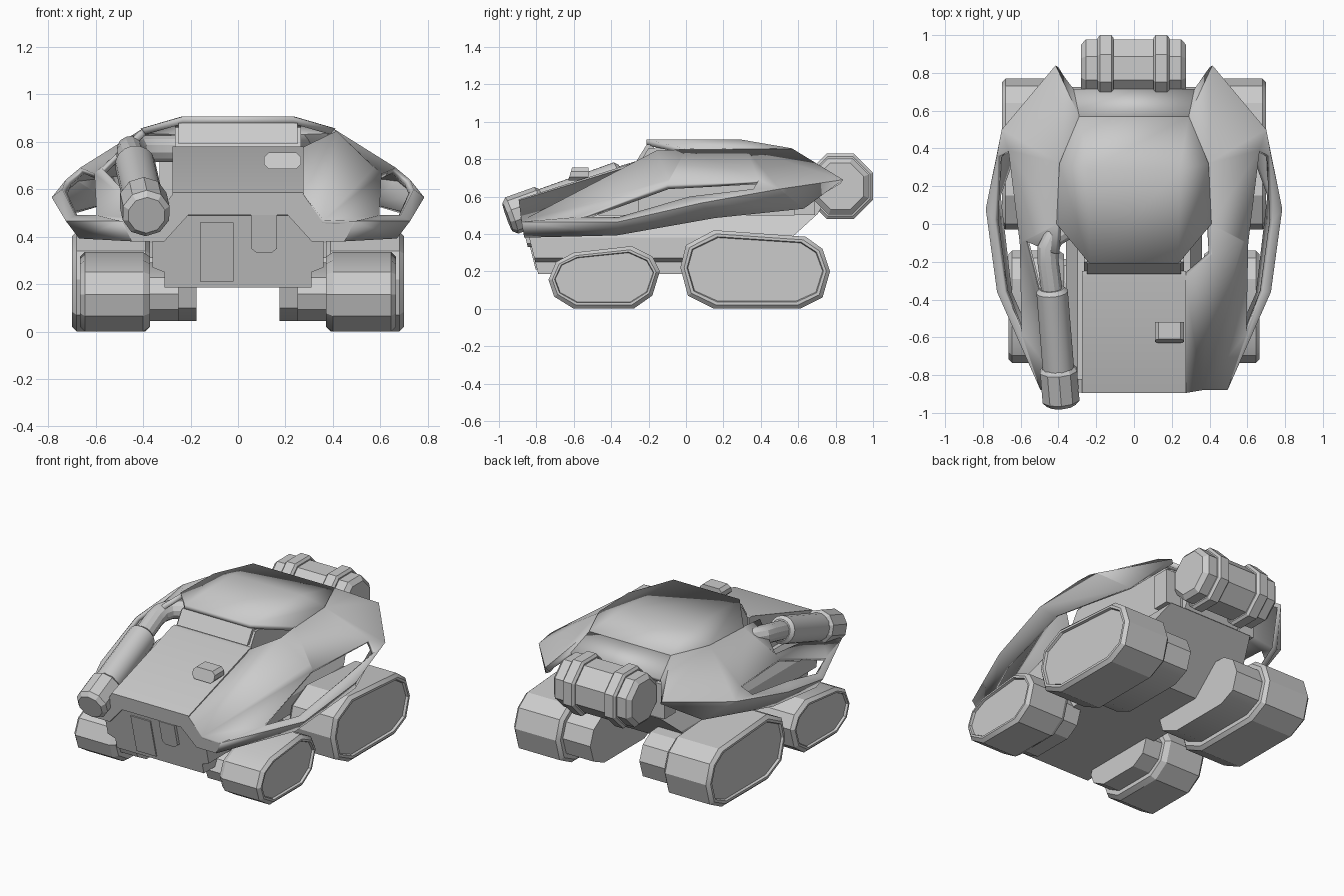
import bpy, bmesh
from math import sin, cos, pi
from mathutils import Vector

if "Cube" in bpy.data.objects:
    bpy.data.objects.remove(bpy.data.objects["Cube"])


def mesh(name, verts, faces, thick=0.0, up=None):
    bm = bmesh.new()
    vs = [bm.verts.new(v) for v in verts]
    for f in faces:
        bm.faces.new([vs[i] for i in f])
    bmesh.ops.recalc_face_normals(bm, faces=bm.faces[:])
    bm.faces.ensure_lookup_table()
    if up is not None and bm.faces[up].normal.z < 0:
        bmesh.ops.reverse_faces(bm, faces=bm.faces[:])
    me = bpy.data.meshes.new(name)
    bm.to_mesh(me)
    bm.free()
    ob = bpy.data.objects.new(name, me)
    bpy.context.collection.objects.link(ob)
    if thick:
        m = ob.modifiers.new("thickness", 'SOLIDIFY')
        m.thickness, m.offset = thick, -1
    return ob


def loft(name, rings):
    n = len(rings[0])
    verts = [p for r in rings for p in r]
    faces = [(k*n + i, k*n + (i+1) % n, (k+1)*n + (i+1) % n, (k+1)*n + i)
             for k in range(len(rings)-1) for i in range(n)]
    faces += [tuple(range(n)), tuple(range((len(rings)-1)*n, len(rings)*n))]
    return mesh(name, verts, faces)


def slab(name, pts, front, back):
    """xz outline swept between two y positions that may depend on z"""
    return loft(name, [[(x, front(z), z) for x, z in pts],
                       [(x, back(z), z) for x, z in pts]])


def prism(name, prof, w):
    """yz side profile swept across x"""
    return loft(name, [[(x, y, z) for y, z in prof] for x in (-w, w)])


def circle(c, d, r, n):
    q = Vector(d).to_track_quat('Z', 'Y')
    return [Vector(c) + q @ Vector((r*cos(a), r*sin(a), 0))
            for a in (pi/n + 2*pi*i/n for i in range(n))]


def lathe(name, start, end, prof, n):
    a = Vector(start)
    d = (Vector(end) - a).normalized()
    return loft(name, [circle(a + d*t, d, r, n) for t, r in prof])


def both(pts):
    return pts + [(-x, z) for x, z in reversed(pts)]


# Track pods: side outline with stepped inset rings across x
REAR = [(-.03, .22), (0, .34), (.15, .42), (.64, .385), (.73, .32), (.77, .2),
        (.73, .06), (.61, 0), (.15, 0), (.01, .07)]
FRONT = [(-.735, .155), (-.695, .25), (-.6, .3), (-.29, .335), (-.18, .28),
         (-.14, .2), (-.18, .07), (-.28, 0), (-.6, 0), (-.705, .065)]
REAR_STEPS = [(.175, .045), (.37, .045), (.37, .02), (.39, 0), (.68, 0),
              (.7, .02), (.7, .035), (.685, .04)]
FRONT_STEPS = [(.25, .045), (.37, .045), (.37, .02), (.4, 0), (.645, 0),
               (.665, .02), (.665, .032), (.65, .036)]


def pod(name, prof, steps, s):
    ys, zs = [p[0] for p in prof], [p[1] for p in prof]
    cy, cz = (max(ys)+min(ys))/2, (max(zs)+min(zs))/2
    hy, hz = max(ys)-cy, max(zs)-cz
    loft(name, [[(s*x, cy + (y-cy)*(1-d/hy), cz + (z-cz)*(1-d/hz))
                 for y, z in prof] for x, d in steps])


for s, side in ((1, "right"), (-1, "left")):
    pod("rear_track_" + side, REAR, REAR_STEPS, s)
    pod("front_track_" + side, FRONT, FRONT_STEPS, s)

# Lower hull, with raked nose and tail
nose = lambda z: -.79 - .25*(z - .185)
slab("lower_hull", both([(.31, .185), (.31, .25), (.36, .27), (.36, .38),
                         (.3, .5)]), nose, lambda z: .35 + 1.1*(z - .185))
slab("front_door", [(-.16, .21), (-.02, .21), (-.02, .46), (-.16, .46)],
     lambda z: nose(z) - .008, lambda z: nose(z) + .01)
slab("front_tab", [(.055, .35), (.08, .33), (.14, .33), (.165, .35), (.165, .49),
                   (.055, .49)], lambda z: nose(z) - .02, lambda z: nose(z) + .01)

# Front frame, hood and cab core
slab("front_frame", both([(.27, .585), (.36, .47), (.49, .465), (.45, .38),
                          (.31, .38), (.21, .49)]),
     lambda z: -.895 + .15*(.585 - z), lambda z: -.82)
prism("hood", [(-.895, .585), (-.28, .78), (-.25, .78), (-.25, .48), (-.88, .49)], .275)
prism("cab_core", [(-.26, .48), (-.26, .76), (-.2, .86), (.3, .87), (.54, .82),
                   (.68, .74), (.68, .5)], .265)
prism("windshield", [(-.265, .79), (-.21, .878), (-.17, .878), (-.17, .79)], .25)

# Roof plate
roof = [(-.235, -.21, .905), (.235, -.21, .905), (.24, .29, .905), (-.24, .29, .905),
        (.41, 0, .855), (.395, .32, .86), (.29, .57, .857),
        (-.41, 0, .855), (-.395, .32, .86), (-.29, .57, .857)]
mesh("roof", roof, [(0, 1, 2, 3), (3, 2, 6, 9), (1, 4, 5, 2), (2, 5, 6),
                    (0, 3, 8, 7), (3, 9, 8)], .03, 0)
mesh("rear_deck", [(.29, .57, .855), (-.29, .57, .855), (-.32, .715, .765),
                   (.32, .715, .765)], [(0, 1, 2, 3)], .03, 0)

# Side armour shells with a long bent slot
V = dict(
    P=(.415, -.16, .845), r1=(.405, 0, .853), r2=(.39, .32, .855), r3=(.29, .57, .855),
    r4=(.32, .715, .765), T=(.415, .84, .69), Q=(.575, -.09, .69),
    U0=(.595, -.58, .49), U1=(.605, -.1, .665), U2=(.665, .39, .69),
    S1=(.685, -.36, .49), S2=(.74, .02, .6), S3=(.725, .36, .64),
    F=(.36, -.88, .47), D0=(.495, -.88, .465), D1=(.725, -.36, .465),
    D2=(.785, .08, .565), D3=(.7, .5, .64),
    E0=(.45, -.865, .38), E1=(.67, -.37, .392), E2=(.73, .155, .485), E3=(.56, .63, .535),
    H0=(.27, -.28, .775), H1=(.27, -.895, .585))
PANELS = ["r1 U1 U2 r2", "P Q U1 r1", "r2 U2 D3", "r2 D3 T r3", "r3 T r4",
          "F U0 U1 Q", "F D0 U0", "D0 D1 S1 U0", "D1 D2 S2 S1", "D2 D3 S3 S2",
          "D3 U2 S3", "D0 E0 E1 D1", "D1 E1 E2 D2", "D2 E2 E3 D3", "D3 E3 T"]
names = list(V)
for s, side in ((1, "right"), (-1, "left")):
    # the left side stays open beside the hood, where the pipe sits
    panels = PANELS + (["P F Q", "H0 H1 F P"] if s > 0 else [])
    used = [n for n in names if any(n in p.split() for p in panels)]
    mesh("side_armour_" + side, [(s*V[n][0], V[n][1], V[n][2]) for n in used],
         [[used.index(n) for n in p.split()] for p in panels], .03, 0)

# Hood sensor: rounded block
slab("hood_sensor", [(.11, .705), (.13, .685), (.245, .685), (.265, .705), (.265, .735),
                     (.245, .755), (.13, .755), (.11, .735)],
     lambda z: -.63 + .3*(z - .685), lambda z: -.52)

# Left launcher tube, its muzzle and the bent feed pipe
tip, tail = (-.385, -.955, .49), (-.435, -.34, .71)
lathe("launcher_muzzle", tip, tail, [(0, .08), (.025, .103), (.19, .103), (.21, .085)], 10)
lathe("launcher_tube", tip, tail, [(.18, .085), (.635, .085), (.655, .065)], 16)
path = [Vector(p) for p in ((-.435, -.35, .705), (-.455, -.2, .75), (-.455, -.13, .765),
                            (-.425, -.07, .77), (-.36, -.03, .77), (-.25, -.01, .77))]
loft("feed_pipe", [circle(p, path[min(i+1, 5)] - path[max(i-1, 0)], .058, 12)
                   for i, p in enumerate(path)])

# Rear eight-sided barrel with two bands, and its mount
k = 1/cos(pi/8)
c0, c1 = (-.28, .825, .655), (.28, .825, .655)
lathe("rear_barrel", c0, c1, [(0, .125*k), (.025, .152*k), (.53, .152*k), (.555, .125*k)], 8)
for x in (-.15, .145):
    lathe("barrel_band", (x-.042, .825, .655), (x+.042, .825, .655),
          [(0, .16*k), (.012, .175*k), (.072, .175*k), (.084, .16*k)], 8)
prism("barrel_mount", [(.58, .5), (.7, .5), (.74, .57), (.74, .7), (.58, .7)], .2)
for s in (1, -1):
    slab("rear_bracket", [(s*.22, .5), (s*.33, .5), (s*.33, .72), (s*.22, .72)],
         lambda z: .58, lambda z: .69)

# Smooth shading with sharp edges kept
bpy.ops.object.select_all(action='SELECT')
bpy.context.view_layer.objects.active = bpy.data.objects["roof"]
bpy.ops.object.shade_smooth_by_angle(angle=pi/7)
